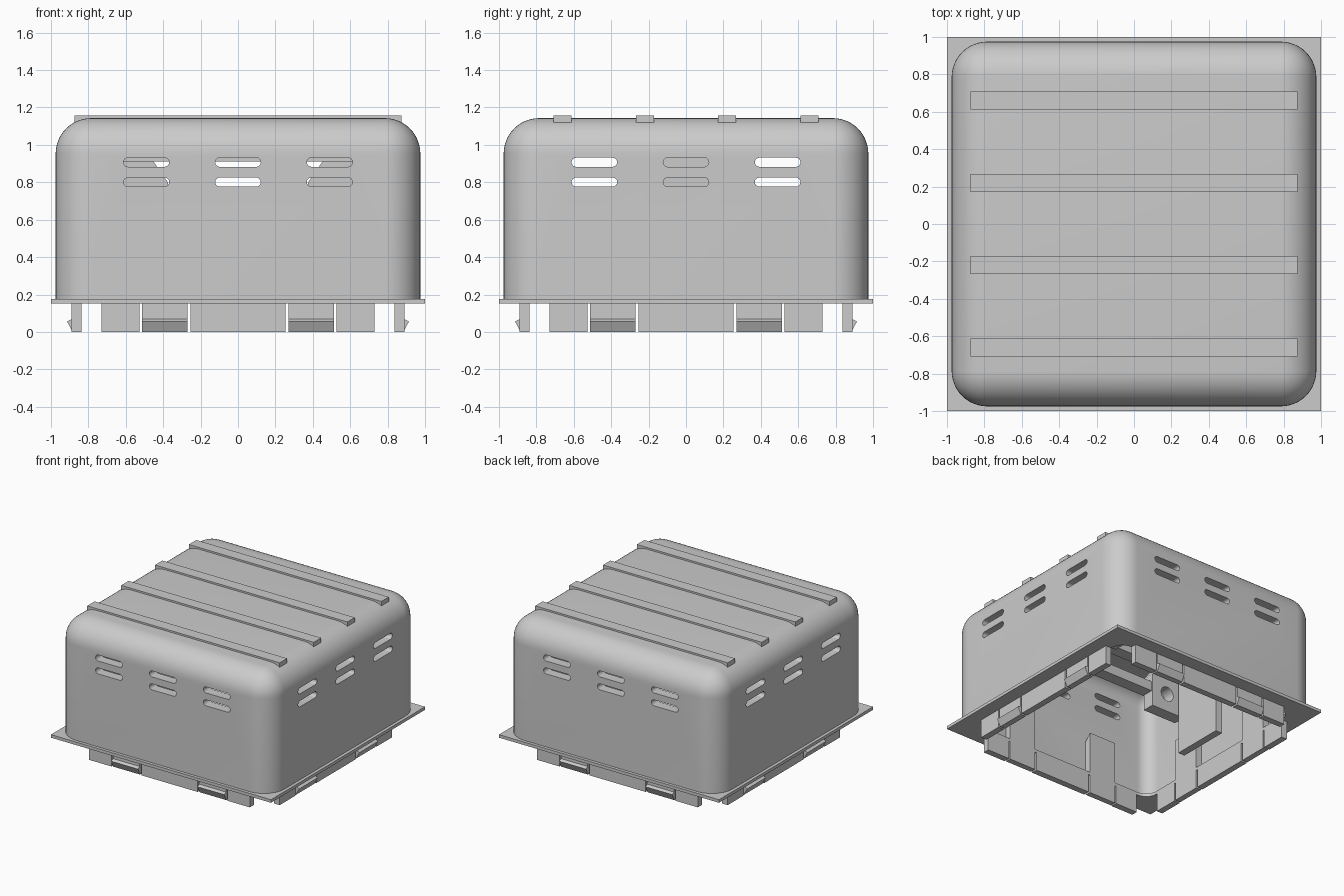
import bpy, bmesh, math
from mathutils import Matrix

if "Cube" in bpy.data.objects:
    bpy.data.objects.remove(bpy.data.objects["Cube"])

grey = bpy.data.materials.new("light_grey")
grey.diffuse_color = (0.6, 0.6, 0.6, 1)
grey.use_nodes = True
grey.node_tree.nodes["Principled BSDF"].inputs["Base Color"].default_value = grey.diffuse_color


def finish(name, bm):
    bmesh.ops.recalc_face_normals(bm, faces=bm.faces[:])
    me = bpy.data.meshes.new(name)
    bm.to_mesh(me)
    bm.free()
    me.materials.append(grey)
    ob = bpy.data.objects.new(name, me)
    bpy.context.collection.objects.link(ob)
    return ob


def add_box(bm, x0, x1, y0, y1, z0, z1, turn=0):
    m = (Matrix.Rotation(turn, 4, 'Z')
         @ Matrix.Translation(((x0 + x1) / 2, (y0 + y1) / 2, (z0 + z1) / 2))
         @ Matrix.Diagonal((x1 - x0, y1 - y0, z1 - z0, 1)))
    return bmesh.ops.create_cube(bm, size=1, matrix=m)['verts']


def add_prism(bm, pts, offset, place):
    """Extrude a closed outline by the given vector, then place it."""
    face = bm.faces.new([bm.verts.new(p) for p in pts])
    ext = bmesh.ops.extrude_face_region(bm, geom=[face])
    new = [v for v in ext['geom'] if isinstance(v, bmesh.types.BMVert)]
    bmesh.ops.translate(bm, verts=new, vec=offset)
    bmesh.ops.transform(bm, matrix=place, verts=list(face.verts) + new)


def rounded_box(name, half, z0, z1, radius, segments):
    """Box with every edge rounded except those at the bottom."""
    bm = bmesh.new()
    add_box(bm, -half, half, -half, half, z0, z1)
    edges = [e for e in bm.edges if max(v.co.z for v in e.verts) > z0 + 0.01]
    bmesh.ops.bevel(bm, geom=edges, offset=radius, segments=segments,
                    profile=0.5, affect='EDGES')
    return finish(name, bm)


def cut(ob, cutter):
    mod = ob.modifiers.new("cut", 'BOOLEAN')
    mod.operation = 'DIFFERENCE'
    mod.solver = 'EXACT'
    mod.object = cutter
    bpy.context.view_layer.objects.active = ob
    bpy.ops.object.modifier_apply(modifier=mod.name)
    bpy.data.objects.remove(cutter)


quarters = [i * math.pi / 2 for i in range(4)]

# Rounded hollow housing
housing = rounded_box("housing", 0.975, 0.17, 1.143, 0.19, 12)
cut(housing, rounded_box("cavity_cutter", 0.895, 0.0, 1.063, 0.11, 8))

# Ventilation slots, two rows of three on each wall
bm = bmesh.new()
r, reach = 0.0245, 0.122 - 0.0245
for turn in quarters:
    for cx in (-0.49, 0, 0.49):
        for cz in (0.801, 0.907):
            pts = []
            for side in (1, -1):
                for k in range(9):
                    a = math.pi * k / 8 - math.pi / 2
                    pts.append((cx + side * (reach + r * math.cos(a)), -1.05,
                                cz + side * r * math.sin(a)))
            add_prism(bm, pts, (0, 0.35, 0), Matrix.Rotation(turn, 4, 'Z'))
cut(housing, finish("slot_cutter", bm))
bpy.ops.object.select_all(action='DESELECT')
housing.select_set(True)
bpy.context.view_layer.objects.active = housing
bpy.ops.object.shade_smooth_by_angle(angle=math.radians(30))

# Square flange with a rounded central opening
bm = bmesh.new()
add_box(bm, -1, 1, -1, 1, 0.152, 0.177)
flange = finish("flange", bm)
bm = bmesh.new()
add_box(bm, -0.838, 0.838, -0.838, 0.838, 0, 0.5)
uprights = [e for e in bm.edges if abs(e.verts[0].co.z - e.verts[1].co.z) > 0.1]
bmesh.ops.bevel(bm, geom=uprights, offset=0.1, segments=8, profile=0.5,
                affect='EDGES')
cut(flange, finish("opening_cutter", bm))

# Roof ribs
bm = bmesh.new()
for y in (-0.66, -0.219, 0.219, 0.66):
    add_box(bm, -0.875, 0.875, y - 0.048, y + 0.048, 1.12, 1.157)
finish("roof_ribs", bm)

# Skirt segments below the flange
bm = bmesh.new()
for turn in quarters:
    for x0, x1 in ((-0.73, -0.527), (-0.255, 0.255), (0.527, 0.73)):
        add_box(bm, x0, x1, -0.89, -0.838, 0, 0.154, turn)
finish("skirt", bm)

# Snap clips with an outward hook and a tall arm inside the housing
hook = [(0.838, 0.0), (0.885, 0.0), (0.914, 0.056), (0.89, 0.068),
        (0.89, 0.46), (0.838, 0.52)]
bm = bmesh.new()
for turn in quarters:
    for cx in (-0.392, 0.392):
        add_prism(bm, [(cx - 0.122, -d, z) for d, z in hook], (0.244, 0, 0),
                  Matrix.Rotation(turn, 4, 'Z'))
finish("snap_clips", bm)

# Inner hanger legs
bm = bmesh.new()
for turn in (0, math.pi):
    add_box(bm, -0.68, -0.62, -0.22, 0.22, 0.2, 1.07, turn)
finish("hanger_legs", bm)

# Sloped brackets on both sides of each leg, with a round hole
bracket = [(-0.68, 0.53), (-0.375, 0.53), (-0.375, 0.80), (-0.455, 0.915),
           (-0.455, 1.07), (-0.68, 1.07)]
bm = bmesh.new()
for mx in (0, math.pi):
    for y0 in (-0.33, 0.23):
        add_prism(bm, [(x, y0, z) for x, z in bracket], (0, 0.1, 0),
                  Matrix.Rotation(mx, 4, 'Z'))
brackets = finish("hanger_brackets", bm)
bm = bmesh.new()
for x in (-0.52, 0.52):
    bmesh.ops.create_cone(bm, cap_ends=True, segments=24, radius1=0.06,
                          radius2=0.06, depth=1.0,
                          matrix=Matrix.Translation((x, 0, 0.68))
                          @ Matrix.Rotation(math.pi / 2, 4, 'X'))
cut(brackets, finish("hole_cutter", bm))

# Long bars joining the brackets: one pair under the roof, one pair lower
bm = bmesh.new()
for s in (-1, 1):
    y0, y1 = sorted((s * 0.24, s * 0.34))
    add_box(bm, -0.67, 0.67, y0, y1, 0.910, 1.07)
    add_box(bm, -0.38, 0.38, y0, y1, 0.66, 0.74)
finish("cross_bars", bm)
